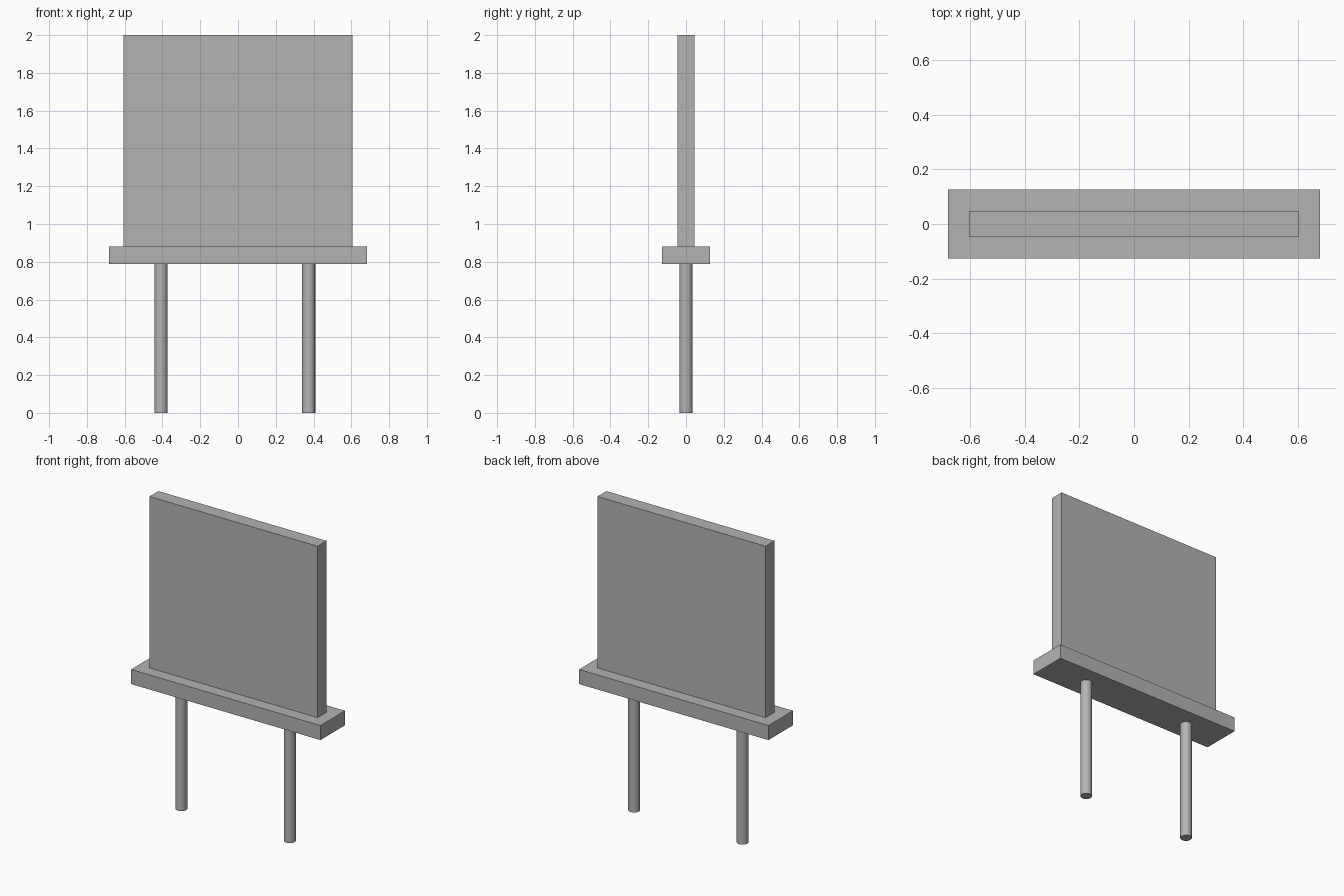
import bpy
import math

cube = bpy.data.objects.get("Cube")
if cube:
    bpy.data.objects.remove(cube, do_unlink=True)

# Single plain grey
grey = bpy.data.materials.new("plain_grey")
grey.use_nodes = True
colour = (0.45, 0.45, 0.45, 1.0)
grey.diffuse_color = colour
grey.node_tree.nodes["Principled BSDF"].inputs["Base Color"].default_value = colour

BASE_BOTTOM, BASE_TOP, TOP = 0.787, 0.882, 2.0


def finish(obj, name):
    obj.name = name
    obj.data.name = name
    obj.data.materials.append(grey)


def box(name, width, depth, bottom, top):
    bpy.ops.mesh.primitive_cube_add(size=1, location=(0, 0, (bottom + top) / 2))
    obj = bpy.context.object
    obj.scale = (width, depth, top - bottom)
    bpy.ops.object.transform_apply(location=False, rotation=False, scale=True)
    finish(obj, name)


def pin(name, x):
    bpy.ops.mesh.primitive_cylinder_add(
        vertices=32, radius=0.035, depth=BASE_BOTTOM, location=(x, 0, BASE_BOTTOM / 2))
    bpy.ops.object.shade_smooth_by_angle(angle=math.radians(30))
    finish(bpy.context.object, name)


# Upright panel on a wider base plate
box("panel", 1.212, 0.092, BASE_TOP, TOP)
box("base_plate", 1.366, 0.252, BASE_BOTTOM, BASE_TOP)

# Two round pins, set slightly off centre
pin("right_pin", -0.408)
pin("left_pin", 0.374)
